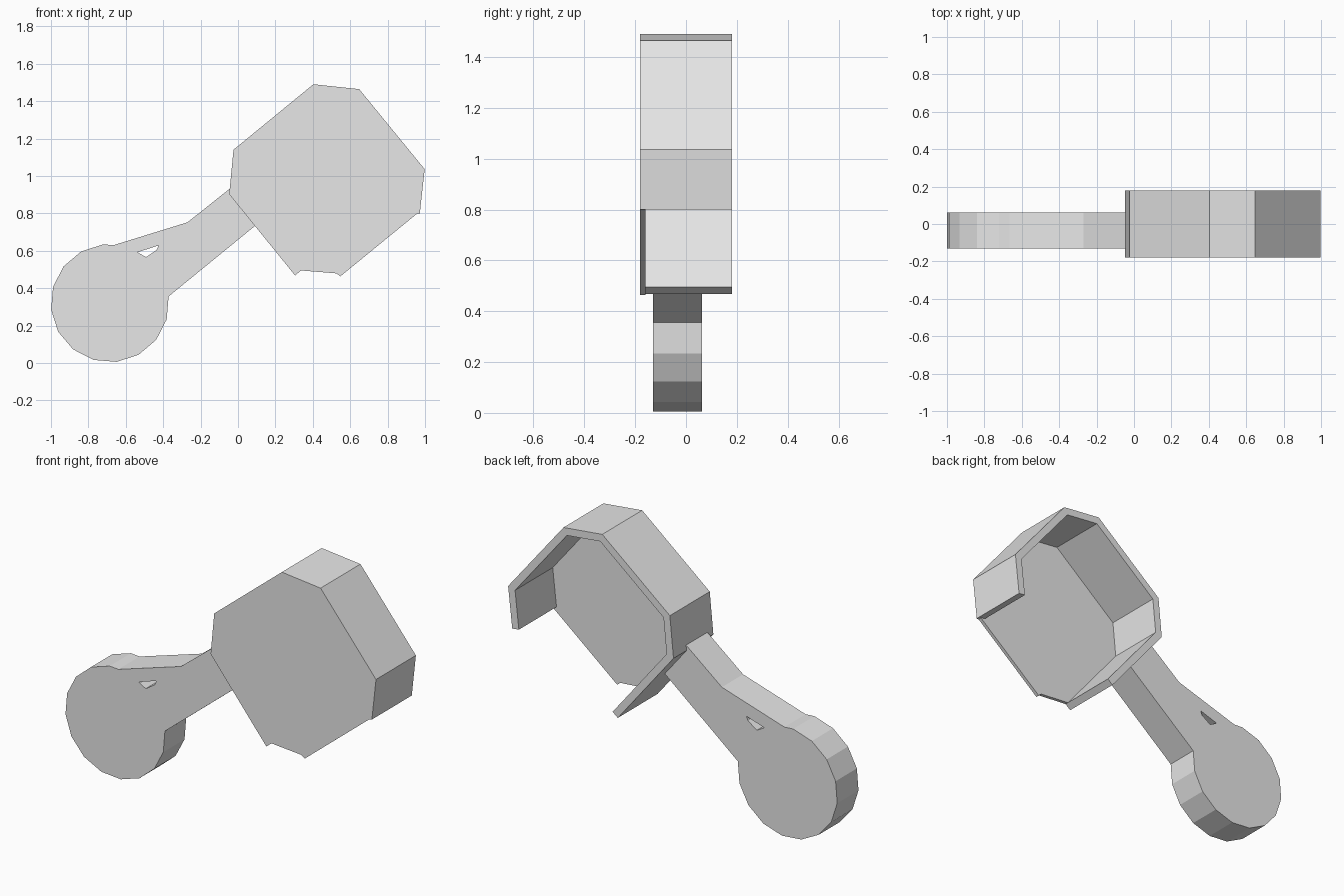
import bpy
import bmesh
import math
from mathutils import Vector

default_cube = bpy.data.objects.get("Cube")
if default_cube:
    bpy.data.objects.remove(default_cube, do_unlink=True)

grey = bpy.data.materials.new("light grey")
grey.use_nodes = True
grey.diffuse_color = (0.8, 0.8, 0.8, 1)
grey.node_tree.nodes["Principled BSDF"].inputs["Base Color"].default_value = (0.8, 0.8, 0.8, 1)


def prism(name, outline, y_front, y_back):
    """Extrude an (x, z) outline along y."""
    bm = bmesh.new()
    face = bm.faces.new([bm.verts.new((x, y_front, z)) for x, z in outline])
    result = bmesh.ops.extrude_face_region(bm, geom=[face])
    moved = [g for g in result["geom"] if isinstance(g, bmesh.types.BMVert)]
    bmesh.ops.translate(bm, verts=moved, vec=(0, y_back - y_front, 0))
    bmesh.ops.recalc_face_normals(bm, faces=bm.faces)
    mesh = bpy.data.meshes.new(name)
    bm.to_mesh(mesh)
    bm.free()
    mesh.materials.append(grey)
    obj = bpy.data.objects.new(name, mesh)
    bpy.context.collection.objects.link(obj)
    return obj


def offset_path(path, distance):
    """Mitred copy of an open path, shifted to its right-hand side."""
    pts = [Vector(p) for p in path]
    dirs = [(b - a).normalized() for a, b in zip(pts, pts[1:])]
    normals = [Vector((d.y, -d.x)) for d in dirs]
    shifted = []
    for i, p in enumerate(pts):
        before, after = normals[max(i - 1, 0)], normals[min(i, len(normals) - 1)]
        mitre = (before + after).normalized()
        shifted.append(p + mitre * distance / mitre.dot(after))
    return shifted


# Open-backed housing: rim runs clockwise and leaves the lower right open
rim = [(0.305, 0.468), (-0.047, 0.902), (-0.024, 1.14), (0.403, 1.49),
       (0.648, 1.464), (0.998, 1.036), (0.972, 0.80)]
rim_inner = offset_path(rim, 0.042)
prism("housing_wall", rim + rim_inner[::-1], -0.16, 0.18)

# Front plate closes the housing, with a small step along its lower edge
lower_edge = [(0.957, 0.798), (0.547, 0.463), (0.527, 0.479), tuple(rim_inner[0])]
prism("housing_front_plate", rim + lower_edge, -0.18, -0.16)

# Handle: faceted round end, flared neck and straight arm
round_end = []
for k in range(13):
    a = math.radians(6.5 - 22.5 * k)
    round_end.append((-0.685 + 0.316 * math.cos(a), 0.32 + 0.316 * math.sin(a)))
arm = [(-0.665, 0.63), (-0.27, 0.752), (-0.044, 0.932),
       (-0.025, 0.91), (0.105, 0.745), (0.09, 0.732)]
handle = prism("handle", round_end + arm, -0.13, 0.062)

# Small three-cornered slot through the handle
slot = prism("slot_cutter", [(-0.538, 0.592), (-0.425, 0.628), (-0.435, 0.604),
                             (-0.492, 0.566)], -0.3, 0.3)
slot.hide_render = True
cut = handle.modifiers.new("slot", "BOOLEAN")
cut.operation = "DIFFERENCE"
cut.solver = "EXACT"
cut.object = slot
bpy.context.view_layer.objects.active = handle
bpy.ops.object.modifier_apply(modifier=cut.name)
bpy.data.objects.remove(slot, do_unlink=True)
